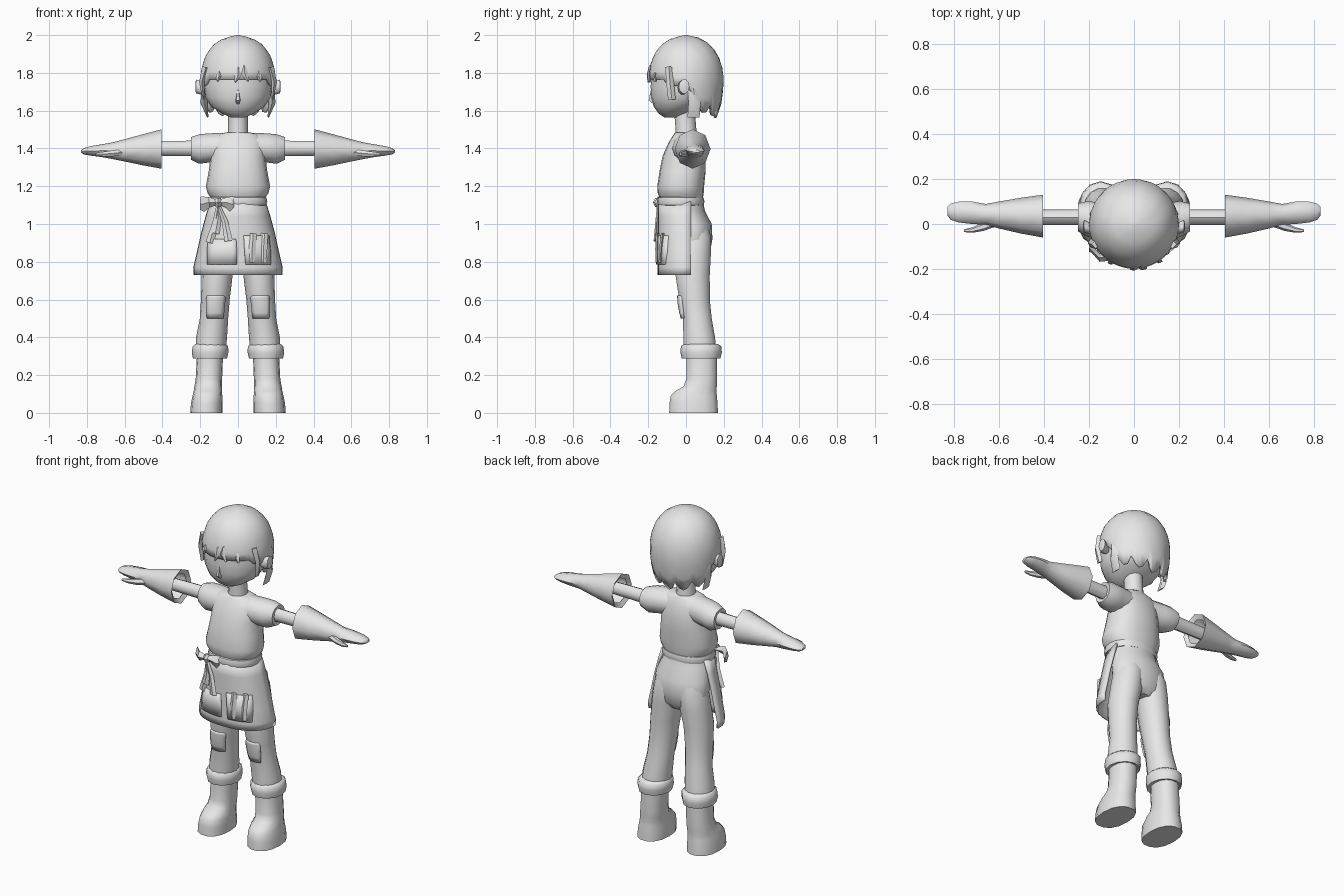
import bpy, bmesh, math
from mathutils import Vector

grey = bpy.data.materials.new("plain_grey")
grey.diffuse_color = (0.8, 0.8, 0.8, 1)


def finish(name, bm, angle=50, thick=0):
    bmesh.ops.recalc_face_normals(bm, faces=bm.faces)
    me = bpy.data.meshes.new(name)
    bm.to_mesh(me)
    bm.free()
    ob = bpy.data.objects.new(name, me)
    bpy.context.collection.objects.link(ob)
    me.materials.append(grey)
    if thick:
        mod = ob.modifiers.new("thickness", 'SOLIDIFY')
        mod.thickness = thick
        mod.offset = -1
    bpy.ops.object.select_all(action='DESELECT')
    ob.select_set(True)
    bpy.context.view_layer.objects.active = ob
    bpy.ops.object.shade_smooth_by_angle(angle=math.radians(angle))
    return ob


def skin(bm, rows, closed=True, caps=(True, True)):
    rows = [[bm.verts.new(p) for p in r] for r in rows]
    n = len(rows[0])
    for a, b in zip(rows, rows[1:]):
        for i in range(n if closed else n - 1):
            j = (i + 1) % n
            bm.faces.new((a[i], a[j], b[j], b[i]))
    for cap, r in zip(caps, (rows[0], rows[-1])):
        if cap and closed:
            bm.faces.new(r)


def oval(t, ru, rv, p=2.0):
    c, s = math.cos(t), math.sin(t)
    return (ru * math.copysign(abs(c) ** (2 / p), c),
            rv * math.copysign(abs(s) ** (2 / p), s))


def loft(name, rings, axis='z', sides=12, p=2.0, caps=(True, True), angle=50, flip=1):
    """Rings: (position along axis, centre u, centre v, radius u, radius v)."""
    rows = []
    for w, cu, cv, ru, rv in rings:
        row = []
        for i in range(sides):
            u, v = oval(math.tau * i / sides, ru, rv, p)
            pt = (cu + u, cv + v, w) if axis == 'z' else (w, cu + u, cv + v)
            row.append((pt[0] * flip, pt[1], pt[2]))
        rows.append(row)
    bm = bmesh.new()
    skin(bm, rows, caps=caps)
    return finish(name, bm, angle)


def lerp(table, x):
    for (a, fa), (b, fb) in zip(table, table[1:]):
        if a <= x <= b:
            return fa + (fb - fa) * (x - a) / (b - a)
    return table[0][1] if x < table[0][0] else table[-1][1]


def panel(name, outline, yfunc, thick=0.012, n=6):
    """Curved plate; outline = (z, x left, x right) rows."""
    rows = [[(x, yfunc(x, z), z) for x in (a + (b - a) * i / n for i in range(n + 1))]
            for z, a, b in outline]
    bm = bmesh.new()
    skin(bm, rows, closed=False)
    return finish(name, bm, 40, thick)


def strip(name, pts, widths, depth):
    """Four-sided tapering band through points, facing the front."""
    bm = bmesh.new()
    rows = []
    for i, (p, w) in enumerate(zip(pts, widths)):
        d = (Vector(pts[min(i + 1, len(pts) - 1)]) - Vector(pts[max(i - 1, 0)])).normalized()
        side = d.cross(Vector((0, 1, 0))).normalized() * w
        out = Vector((0, depth, 0))
        c = Vector(p)
        rows.append([c + side, c + out, c - side, c - out])
    skin(bm, rows)
    return finish(name, bm, 40)


# Head, nose and neck
loft("face", [(1.565, 0, -.08, .04, .035), (1.585, 0, -.07, .085, .075),
              (1.62, 0, -.045, .14, .125), (1.67, 0, -.025, .172, .16),
              (1.73, 0, -.015, .182, .172), (1.80, 0, -.005, .182, .178)], sides=20)
loft("nose", [(1.63, 0, -.155, .012, .014), (1.655, 0, -.17, .016, .032),
              (1.72, 0, -.175, .006, .01)], sides=6)
loft("neck", [(1.44, 0, 0, .062, .062), (1.5, 0, 0, .052, .055), (1.62, 0, -.01, .052, .055)])

# Hair cap whose lower edge changes around the head (0 = front, 180 = back)
radius = [(1.54, .150), (1.6, .180), (1.68, .195), (1.78, .2), (1.84, .19), (1.9, .168),
          (1.95, .130), (1.985, .075), (2.0, .006)]
edge = [(0, 1.765), (55, 1.765), (62, 1.73), (95, 1.73), (102, 1.62), (125, 1.58), (180, 1.56)]
rows = [[] for _ in range(10)]
cols = 48
for i in range(cols):
    deg = 360 * i / cols
    d = min(deg, 360 - deg)
    bottom = lerp(edge, d)
    if d > 96:
        bottom += (0, .012, .055, .018)[i % 4]      # jagged tips
    a = math.radians(deg)
    for k in range(10):
        z = 2.0 + (bottom - 2.0) * (k / 9) ** 1.6
        r = lerp(radius, z)
        rows[k].append((r * math.sin(a), -r * math.cos(a), z))
bm = bmesh.new()
skin(bm, rows, caps=(True, False))
finish("hair", bm, 45, .015)

# Pointed fringe tufts
for i, (x, x2, top, low) in enumerate([(.035, .055, 1.84, 1.755), (.0, -.015, 1.83, 1.75),
                                       (-.1, -.11, 1.81, 1.755), (.11, .12, 1.81, 1.755)]):
    yy = -math.sqrt(.04 - x * x)
    strip(f"fringe_tuft_{i}", [(x, yy + .01, top), (x, yy, (top + low) / 2), (x2, yy + .004, low)],
          [.004, .018, .004], .008)

# Shirt body
loft("shirt", [(1.14, 0, -.025, .145, .115), (1.165, 0, -.028, .162, .122),
               (1.2, 0, -.028, .17, .124), (1.28, 0, -.018, .155, .122),
               (1.36, 0, -.01, .145, .114), (1.43, 0, -.003, .145, .09),
               (1.47, 0, 0, .12, .068), (1.485, 0, 0, .065, .058)], sides=20, p=2.3)

for s, side in ((1, "left"), (-1, "right")):
    # Side locks and ears
    strip(f"side_lock_{side}", [(s * .17, -.09, 1.83), (s * .192, -.085, 1.75), (s * .182, -.075, 1.66)],
          [.02, .014, .005], .02)
    strip(f"long_lock_{side}", [(s * .175, .04, 1.72), (s * .18, .045, 1.64), (s * .16, .04, 1.565)],
          [.02, .018, .004], .032)
    loft(f"ear_{side}", [(.175, -.02, 1.72, .018, .026), (.2, -.018, 1.722, .026, .038),
                         (.222, -.01, 1.728, .028, .038), (.226, -.01, 1.728, .014, .022)],
         axis='x', sides=10, flip=s)

    # Sleeve, arm, gauntlet and hand
    loft(f"sleeve_{side}", [(.06, .0, 1.405, .08, .078), (.15, .012, 1.403, .082, .077),
                            (.205, .022, 1.397, .08, .078), (.25, .03, 1.4, .062, .06),
                            (.245, .03, 1.4, .045, .045)], axis='x', flip=s)
    loft(f"arm_{side}", [(.2, .03, 1.4, .036, .042), (.5, .03, 1.4, .033, .037)],
         axis='x', sides=8, flip=s)
    loft(f"gauntlet_{side}", [(.42, .035, 1.395, .07, .075), (.405, .035, 1.397, .095, .104),
                              (.5, .037, 1.393, .08, .083), (.6, .04, 1.39, .06, .059),
                              (.66, .043, 1.388, .046, .045), (.72, .05, 1.388, .05, .034),
                              (.78, .053, 1.387, .046, .025), (.815, .055, 1.385, .036, .017),
                              (.83, .057, 1.385, .018, .007)],
         axis='x', sides=8, caps=(False, True), flip=s)
    loft(f"thumb_{side}", [(.61, .01, 1.38, .02, .02), (.67, -.012, 1.373, .019, .018),
                           (.72, -.027, 1.37, .012, .013), (.755, -.03, 1.37, .006, .007)],
         axis='x', sides=6, flip=s)

    # Trouser leg, boot cuff and boot
    leg = [(.33, .145, .075, .08, .088), (.4, .14, .07, .082, .086), (.5, .127, .06, .075, .078),
           (.6, .12, .045, .076, .083), (.73, .11, .035, .082, .093),
           (.84, .092, .042, .088, .092), (.93, .08, .045, .085, .09), (1.0, .07, .035, .07, .08)]
    loft(f"trouser_leg_{side}", leg, flip=s, sides=14)
    loft(f"boot_cuff_{side}", [(.29, .148, .08, .078, .09), (.287, .148, .08, .09, .102),
                               (.32, .148, .08, .097, .11), (.352, .146, .08, .094, .107),
                               (.365, .146, .08, .08, .09)], flip=s, sides=12)
    loft(f"boot_{side}", [(0, .167, .04, .086, .132), (.05, .165, .04, .084, .13),
                          (.09, .162, .041, .079, .125), (.115, .16, .052, .075, .112),
                          (.14, .158, .075, .073, .09), (.18, .154, .083, .07, .083),
                          (.31, .148, .083, .069, .083)], flip=s, sides=14, p=2.3)

    # Knee patch, wrapped on the leg and tilted
    def knee(x, z):
        c = .12 + .07 * (.6 - z)
        front = lerp([(.5, -.028), (.56, -.044), (.62, -.047)], z)
        return front + .085 * (1 - math.sqrt(max(0, 1 - ((abs(x) - c) / .078) ** 2)))
    o = [(.5, .078, .165), (.53, .073, .168), (.58, .068, .17), (.61, .064, .168), (.622, .075, .162)]
    panel(f"knee_patch_{side}", [(z, s * a, s * b) for z, a, b in o], knee, .015)

# Trouser hips and belt
loft("trouser_hips", [(.815, 0, .04, .1, .06), (.85, 0, .042, .15, .085), (.92, 0, .04, .17, .1),
                      (1.0, 0, .03, .165, .106), (1.07, 0, -.01, .148, .11),
                      (1.15, 0, -.025, .138, .11)], sides=20)
loft("belt", [(1.097, 0, -.028, .138, .11), (1.1, 0, -.028, .15, .121), (1.12, 0, -.028, .155, .126),
              (1.14, 0, -.028, .15, .121), (1.145, 0, -.028, .138, .11)], sides=20, p=2.2)

# Apron around the front half, flaring to the hem
width = [(.73, .235), (.77, .237), (.85, .218), (.95, .196), (1.04, .172), (1.12, .147)]


def apron_y(x, z, off=0.0):
    return .025 - .175 * max(0, 1 - (abs(x) / lerp(width, z)) ** 2.4) ** (1 / 2.4) - off


rows = []
for z, w in width:
    row = []
    for i in range(19):
        x = w * math.sin(math.pi * (i / 18 - .5))
        row.append((x, apron_y(x, z), z))
    rows.append(row)
bm = bmesh.new()
skin(bm, rows, closed=False)
finish("apron", bm, 45, .012)

# Pockets with tools poking out
panel("right_pocket", [(.785, -.165, -.005), (.85, -.165, -.005), (.92, -.16, -.01)],
      lambda x, z: apron_y(x, z, .008), .012)
panel("left_pocket", [(.785, .04, .175), (.85, .035, .175), (.94, .03, .165)],
      lambda x, z: apron_y(x, z, .008), .012)
for i, x in enumerate((.075, .135)):
    strip(f"pocket_fold_{i}", [(x, apron_y(x, .8, .008), .795), (x, apron_y(x, .87, .01), .87),
                               (x + .006, apron_y(x, .95, .008), .95)], [.012, .02, .018], .009)

# Bow: knot, two loops and hanging tails
kx, ky, kz = -.105, -.145, 1.115
strip("bow_knot", [(kx, ky, kz + .022), (kx, ky - .012, kz), (kx, ky, kz - .025)], [.012, .022, .014], .018)
for s, e, side in ((1, -.02, "inner"), (-1, -.2, "outer")):
    strip(f"bow_loop_{side}", [(kx, ky, kz), ((kx + e) / 2, ky - .005, kz),
                               (e - s * .012, ky + (.0 if s > 0 else .035), kz - .01),
                               (e, ky + (.005 if s > 0 else .04), kz - .01)],
          [.012, .028, .042, .03], .018)
for i, (x, z) in enumerate([(-.15, .9), (-.05, .91), (-.12, .95)]):
    mx, mz = (kx + x) / 2 + .008, (kz + z) / 2
    strip(f"bow_tail_{i}", [(kx, ky, kz - .01), (mx, apron_y(mx, mz, .012), mz),
                            (x, apron_y(x, z, .016), z)], [.008, .016, .022], .008)
